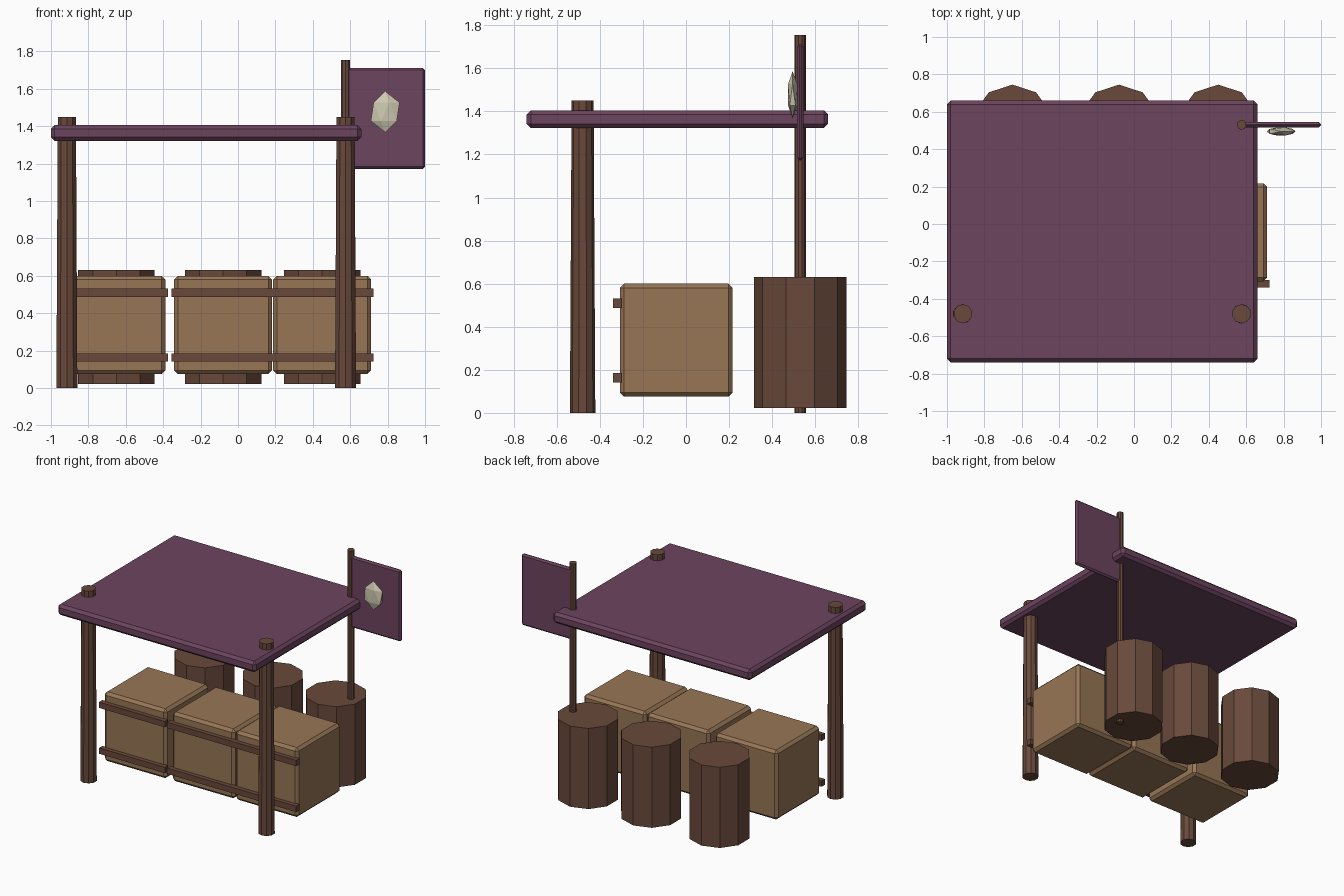
import bpy

if "Cube" in bpy.data.objects:
    bpy.data.objects.remove(bpy.data.objects["Cube"])


def material(name, rgb):
    m = bpy.data.materials.new(name)
    m.diffuse_color = (*rgb, 1)
    m.use_nodes = True
    m.node_tree.nodes["Principled BSDF"].inputs["Base Color"].default_value = m.diffuse_color
    return m


CLOTH = material("purple_cloth", (0.15, 0.058, 0.112))
DARK = material("dark_wood", (0.14, 0.066, 0.043))
CRATE = material("crate_wood", (0.31, 0.18, 0.092))
PALE = material("pale_stone", (0.62, 0.59, 0.44))


def finish(name, mat):
    o = bpy.context.object
    o.name = name
    o.data.materials.append(mat)
    return o


def box(name, lo, hi, mat, bevel=0):
    """Box between two corners, with an optional one-step chamfer."""
    mid = [(a + b) / 2 for a, b in zip(lo, hi)]
    bpy.ops.mesh.primitive_cube_add(size=1, location=mid)
    o = finish(name, mat)
    for v in o.data.vertices:
        v.co = [c * (b - a) for c, a, b in zip(v.co, lo, hi)]
    if bevel:
        mod = o.modifiers.new("chamfer", 'BEVEL')
        mod.width = bevel
        mod.segments = 1
    return o


def post(name, x, y, z0, z1, r0, r1):
    """Ten-sided upright, tapering from r0 to r1."""
    bpy.ops.mesh.primitive_cone_add(vertices=10, radius1=r0, radius2=r1,
                                    depth=z1 - z0, location=(x, y, (z0 + z1) / 2))
    return finish(name, DARK)


# Canopy and its two front posts
box("canopy", (-1.0, -0.74, 1.322), (0.66, 0.66, 1.405), CLOTH, 0.02)
for side, x in (("left", -0.915), ("right", 0.575)):
    post(f"front_post_{side}", x, -0.48, 0, 1.45, 0.059, 0.051)

# Crates with front slats, and a barrel behind each
for i, x in enumerate((-0.65, -0.08, 0.45), 1):
    box(f"crate_{i}", (x - 0.262, -0.307, 0.075), (x + 0.262, 0.217, 0.6), CRATE, 0.02)
    for level, z in (("lower", 0.163), ("upper", 0.51)):
        box(f"crate_slat_{level}_{i}", (x - 0.275, -0.34, z - 0.022),
            (x + 0.275, -0.3, z + 0.022), DARK)
    post(f"barrel_{i}", x, 0.53, 0.022, 0.632, 0.215, 0.215)

# Banner pole, banner and faceted emblem
post("banner_pole", 0.575, 0.53, 0, 1.755, 0.026, 0.026)
box("banner", (0.58, 0.515, 1.172), (1.0, 0.545, 1.712), CLOTH, 0.012)
bpy.ops.mesh.primitive_ico_sphere_add(subdivisions=1, radius=1, location=(0.787, 0.495, 1.477))
gem = finish("banner_emblem", PALE)
gem.scale = (0.086, 0.025, 0.11)
